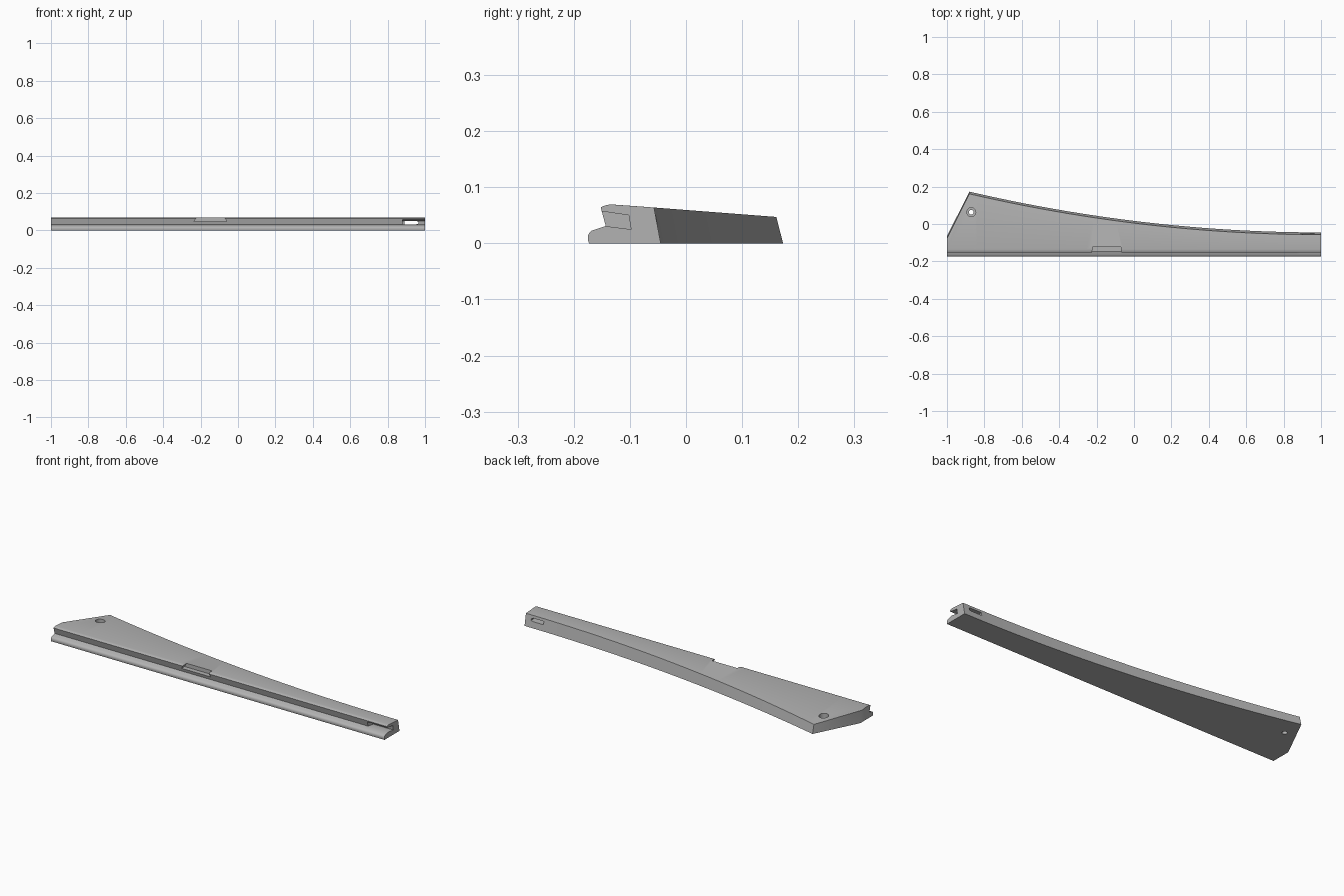
import bpy, bmesh
from mathutils import Vector

if "Cube" in bpy.data.objects:
    bpy.data.objects.remove(bpy.data.objects["Cube"], do_unlink=True)

grey = bpy.data.materials.new("plain grey")
grey.use_nodes = True
COLOUR = (0.45, 0.45, 0.45, 1)
grey.diffuse_color = COLOUR
grey.node_tree.nodes["Principled BSDF"].inputs["Base Color"].default_value = COLOUR


def loft(name, rings):
    """Join equal-sized rings of points into a closed solid."""
    bm = bmesh.new()
    loops = [[bm.verts.new(p) for p in ring] for ring in rings]
    n = len(loops[0])
    for a, b in zip(loops, loops[1:]):
        for i in range(n):
            j = (i + 1) % n
            bm.faces.new((a[i], a[j], b[j], b[i]))
    bm.faces.new(loops[0])
    bm.faces.new(loops[-1])
    bmesh.ops.recalc_face_normals(bm, faces=bm.faces)
    mesh = bpy.data.meshes.new(name)
    bm.to_mesh(mesh)
    bm.free()
    mesh.materials.append(grey)
    ob = bpy.data.objects.new(name, mesh)
    bpy.context.collection.objects.link(ob)
    return ob


# Front of the cross-section, bottom to top: rounded lip, undercut wall, soft top edge
FRONT = [(-0.173, 0), (-0.175, 0.007), (-0.1745, 0.014), (-0.172, 0.019),
         (-0.168, 0.0225), (-0.161, 0.025), (-0.143, 0.031), (-0.152, 0.064),
         (-0.147, 0.0665), (-0.142, 0.068), (-0.135, 0.0695)]
CORNER = -0.88


def back_edge(x):
    """Straight slanted end, then a long concave sweep."""
    if x < CORNER:
        return -0.065 + 0.238 * (x + 1) / (CORNER + 1)
    return -0.045 + 0.218 * ((1 - x) / (1 - CORNER)) ** 2


def section(x):
    low = back_edge(x)
    high = low - 0.012
    back = [(high, 0.0595 - 0.077 * high), (low, 0)]
    return [(x, y, z) for y, z in FRONT + back]


STEPS = 48
stations = [-1] + [CORNER + (1 - CORNER) * i / STEPS for i in range(STEPS + 1)]
body = loft("wedge_body", [section(x) for x in stations])


def cutter(name, rings):
    ob = loft(name, rings)
    ob.hide_render = True
    return ob


def bore(name, radius, bottom, top):
    bpy.ops.mesh.primitive_cylinder_add(vertices=32, radius=radius, depth=top - bottom,
                                        location=(-0.87, 0.063, (top + bottom) / 2))
    ob = bpy.context.object
    ob.name = name
    ob.data.materials.append(grey)
    ob.hide_render = True
    return ob


# Pocket in the front wall, open at the narrow end
pocket = [(-0.165, 0.0595), (-0.102, 0.05), (-0.098, 0.025), (-0.165, 0.0335)]
# Trapezoid notch in the front top edge, wider at its floor
notch = [(-0.235, 0.048), (-0.06, 0.048), (-0.08, 0.09), (-0.21, 0.09)]
# Window from the pocket through the back wall
window = [(0.89, 0.033), (0.955, 0.033), (0.965, 0.037), (0.965, 0.046),
          (0.955, 0.05), (0.89, 0.05)]

cutters = [
    cutter("pocket_cutter", [[(x, y, z) for y, z in pocket] for x in (0.88, 1.05)]),
    cutter("notch_cutter", [[(x, y, z) for x, z in notch] for y in (-0.2, -0.122)]),
    cutter("window_cutter", [[(x, y, z) for x, z in window] for y in (-0.115, 0.02)]),
    bore("screw_hole_cutter", 0.013, -0.05, 0.15),
    bore("counterbore_cutter", 0.024, 0.03, 0.15),
]

bpy.ops.object.select_all(action="DESELECT")
body.select_set(True)
bpy.context.view_layer.objects.active = body
for c in cutters:
    mod = body.modifiers.new(c.name, "BOOLEAN")
    mod.operation = "DIFFERENCE"
    mod.solver = "EXACT"
    mod.object = c
    bpy.ops.object.modifier_apply(modifier=mod.name)
for c in cutters:
    bpy.data.objects.remove(c, do_unlink=True)

bpy.ops.object.shade_smooth_by_angle(angle=0.5)
